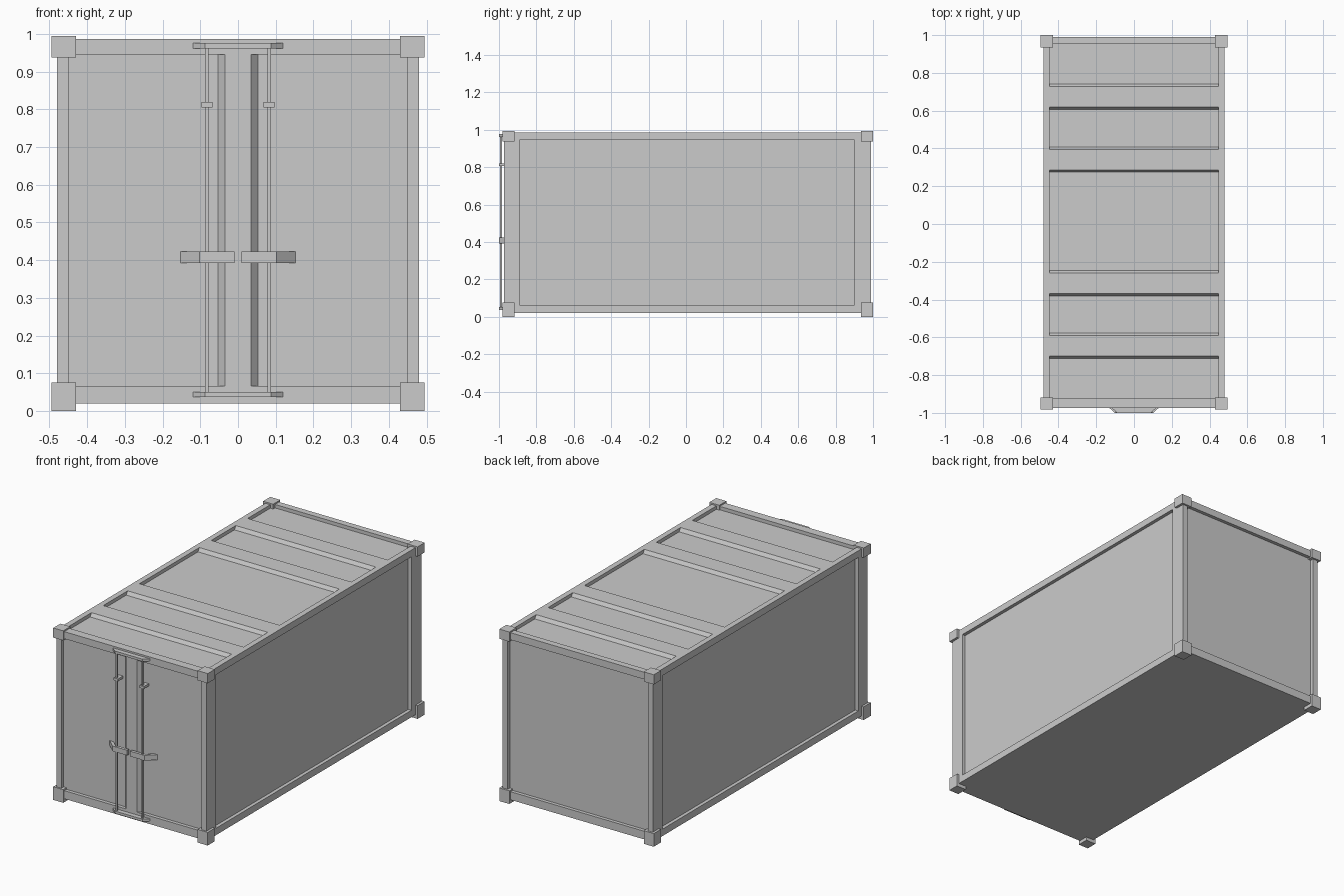
import bpy
import bmesh
from mathutils import Vector

old = bpy.data.objects.get("Cube")
if old:
    bpy.data.objects.remove(old, do_unlink=True)

GREY = (0.6, 0.6, 0.6, 1.0)
paint = bpy.data.materials.new("light_grey_steel")
paint.use_nodes = True
paint.diffuse_color = GREY
paint.node_tree.nodes["Principled BSDF"].inputs["Base Color"].default_value = GREY

# Main dimensions
HALF_W = 0.48
FRONT, BACK = -0.973, 0.989
FLOOR, TOP = 0.02, 0.986
RECESS = 0.02
POST_IN = 0.448
PANEL_Y = FRONT + RECESS
PANEL_Z = TOP - RECESS


def prism(name, profile, axis, start, end):
    """Extrude a closed 2D profile along one axis."""
    def place(p, t):
        c = list(p)
        c.insert("xyz".index(axis), t)
        return Vector(c)
    bm = bmesh.new()
    face = bm.faces.new([bm.verts.new(place(p, start)) for p in profile])
    out = bmesh.ops.extrude_face_region(bm, geom=[face])
    shift = place((0, 0), end - start)
    bmesh.ops.translate(bm, vec=shift, verts=[g for g in out["geom"] if isinstance(g, bmesh.types.BMVert)])
    bmesh.ops.recalc_face_normals(bm, faces=bm.faces)
    mesh = bpy.data.meshes.new(name)
    bm.to_mesh(mesh)
    bm.free()
    mesh.materials.append(paint)
    obj = bpy.data.objects.new(name, mesh)
    bpy.context.collection.objects.link(obj)
    return obj


def box(name, x, y, z):
    corners = [(x[0], y[0]), (x[1], y[0]), (x[1], y[1]), (x[0], y[1])]
    return prism(name, corners, "z", *z)


def span(side, inner, outer):
    return tuple(sorted((side * inner, side * outer)))


# Recessed wall, roof and floor panels
box("wall_panels", (-HALF_W + RECESS, HALF_W - RECESS), (PANEL_Y, BACK - RECESS), (FLOOR, PANEL_Z))

# Side frame: long rails and corner posts
for side, word in ((1, "left"), (-1, "right")):
    frame_x = span(side, POST_IN, HALF_W)
    box(word + "_top_rail", frame_x, (FRONT, BACK), (0.947, TOP))
    box(word + "_bottom_rail", frame_x, (FRONT, BACK), (FLOOR, 0.06))
    box(word + "_front_post", frame_x, (FRONT, -0.888), (FLOOR, TOP))
    box(word + "_back_post", frame_x, (0.898, BACK), (FLOOR, TOP))

    # Corner castings
    for end, y in (("front", (-0.982, -0.918)), ("back", (0.935, 1.0))):
        for level, z in (("bottom", (0, 0.076)), ("top", (0.938, 0.994))):
            box(f"{word}_{end}_{level}_corner", span(side, 0.43, 0.494), y, z)

# End rails
for end, y in (("front", (FRONT, -0.923)), ("back", (0.952, BACK))):
    box(end + "_top_rail", (-POST_IN, POST_IN), y, (0.945, TOP))
    box(end + "_bottom_rail", (-POST_IN, POST_IN), y, (FLOOR, 0.067))

# Raised roof ribs with sloped sides
for i, y in enumerate((-0.644, -0.314, 0.341, 0.674)):
    rib = [(y - 0.067, PANEL_Z), (y - 0.054, TOP), (y + 0.054, TOP), (y + 0.067, PANEL_Z)]
    prism(f"roof_rib_{i + 1}", rib, "x", -POST_IN, POST_IN)

# Raised centre seam of the doors
seam = [(-0.053, PANEL_Y), (-0.035, FRONT), (0.035, FRONT), (0.053, PANEL_Y)]
prism("door_seam", seam, "z", 0.067, 0.945)

# Brackets across the ends of the lock rods
bracket = [(-0.119, FRONT), (-0.088, -1.0), (0.088, -1.0), (0.119, FRONT)]
prism("top_lock_bracket", bracket, "z", 0.962, 0.976)
prism("bottom_lock_bracket", bracket, "z", 0.037, 0.051)

# Lock rods, guides and bent handles
for side, word in ((1, "left"), (-1, "right")):
    box(word + "_lock_rod", span(side, 0.078, 0.087), (-0.995, -0.985), (0.045, 0.97))
    box(word + "_rod_guide", span(side, 0.068, 0.097), (-0.999, PANEL_Y), (0.805, 0.819))
    handle = [(0.153, PANEL_Y), (0.102, -1.0), (0.009, -1.0),
              (0.009, -0.983), (0.096, -0.983), (0.129, PANEL_Y)]
    prism(word + "_handle", [(side * x, y) for x, y in handle], "z", 0.393, 0.423)
